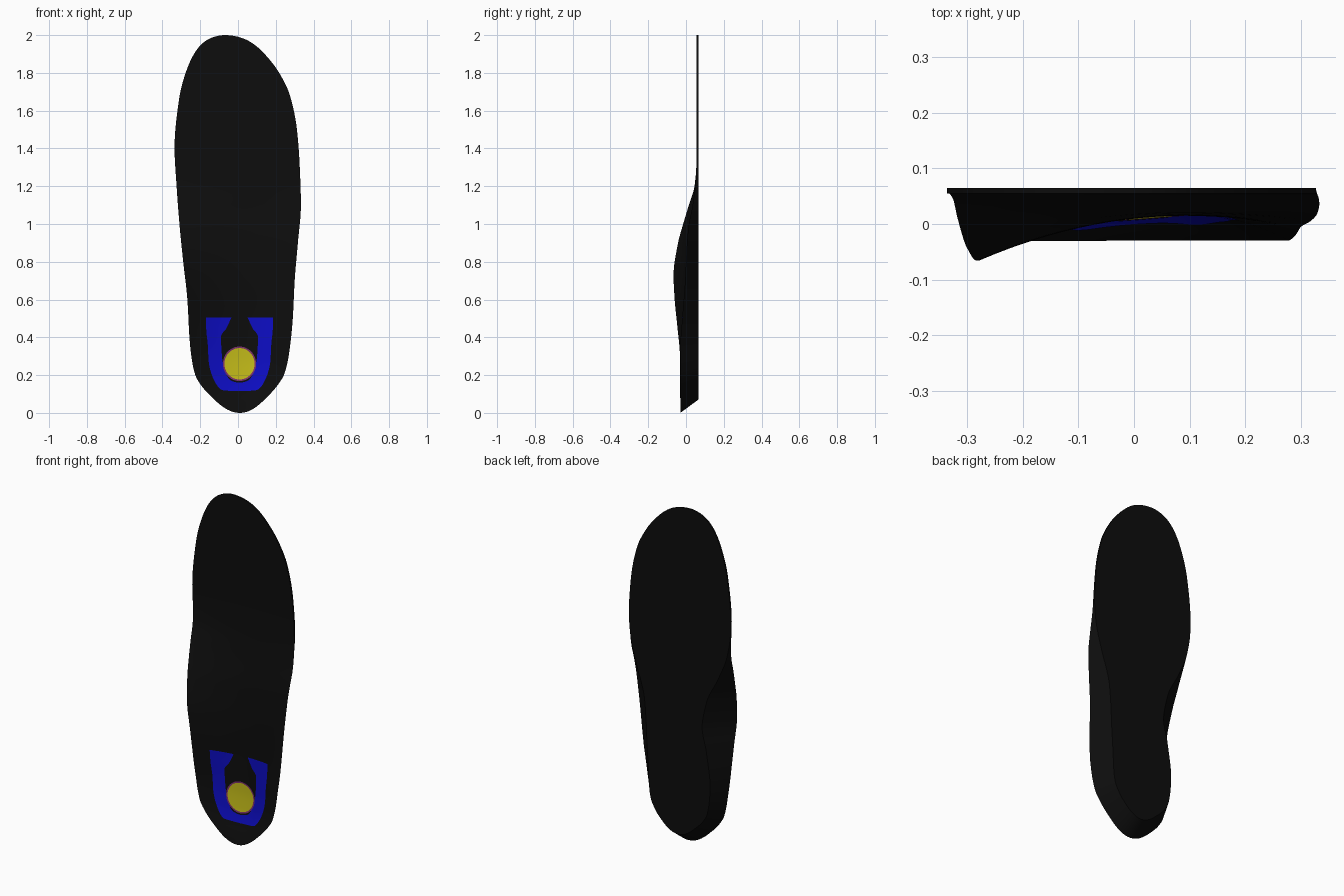
import bpy, bmesh, math

if "Cube" in bpy.data.objects:
    bpy.data.objects.remove(bpy.data.objects["Cube"])


def curve(points, key=lambda v: v):
    """Smooth interpolation without overshoot through (position, value) pairs."""
    xs = [key(p[0]) for p in points]
    ys = [p[1] for p in points]
    d = [(ys[i + 1] - ys[i]) / (xs[i + 1] - xs[i]) for i in range(len(xs) - 1)]
    m = [d[0]] + [2 * a * b / (a + b) if a * b > 0 else 0 for a, b in zip(d, d[1:])] + [d[-1]]

    def f(v):
        v = min(max(key(v), xs[0]), xs[-1])
        i = max(k for k in range(len(d)) if xs[k] <= v)
        h = xs[i + 1] - xs[i]
        s = (v - xs[i]) / h
        return (ys[i] * (1 + 2 * s) * (1 - s) ** 2 + m[i] * h * s * (1 - s) ** 2
                + ys[i + 1] * s * s * (3 - 2 * s) + m[i + 1] * h * s * s * (s - 1))
    return f


def angle(z):
    return math.acos(max(-1, min(1, 1 - z)))


# Rim outline, medial (left) and lateral (right), indexed by height
left = curve([(0, .01), (.07, -.125), (.15, -.198), (.2, -.226), (.3, -.247), (.4, -.257),
              (.6, -.268), (.8, -.29), (1, -.31), (1.2, -.325), (1.4, -.336), (1.66, -.312),
              (1.82, -.27), (1.95, -.195), (2, -.07)], angle)
right = curve([(0, .01), (.07, .14), (.15, .212), (.2, .243), (.3, .268), (.5, .29), (.7, .3),
               (.9, .317), (1.1, .333), (1.3, .327), (1.5, .312), (1.68, .275), (1.8, .218),
               (1.89, .15), (1.97, .055), (2, -.07)], angle)
# Depth of both rims and of the foot bed between them
rim_l = curve([(0, -.03), (.3, -.032), (.45, -.045), (.6, -.06), (.73, -.066), (.9, -.042),
               (1, -.015), (1.1, .015), (1.2, .045), (1.32, .055), (2, .055)])
rim_r = curve([(0, -.03), (.35, -.03), (.5, -.02), (.7, -.005), (.9, .005), (1, .015),
               (1.1, .035), (1.25, .053), (1.35, .055), (2, .055)])
bed = curve([(0, -.03), (.06, -.015), (.12, .004), (.2, .016), (.3, .021), (.5, .02), (.7, .015),
             (.9, .02), (1.1, .042), (1.25, .053), (1.35, .055), (2, .055)])
# How far the flat underside is set in from the rim
inset_l = curve([(0, 0), (.1, .035), (.2, .045), (.4, .055), (.6, .09), (.76, .135), (.9, .12),
                 (1.05, .06), (1.2, .012), (1.32, 0), (2, 0)], angle)
inset_r = curve([(0, 0), (.1, .035), (.2, .06), (.5, .085), (.8, .085), (1, .05), (1.2, .01),
                 (1.32, 0), (2, 0)], angle)


def surface(x, z):
    l, r = left(z), right(z)
    u = (x - l) / max(r - l, 1e-6)
    b = bed(z)
    wl = max(0, 1 - u / .65) ** 2
    wr = max(0, (u - .6) / .4) ** 2.2
    return b + (rim_l(z) - b) * wl + (rim_r(z) - b) * wr


def material(name, rgb):
    m = bpy.data.materials.new(name)
    m.diffuse_color = (*rgb, 1)
    m.use_nodes = True
    m.node_tree.nodes["Principled BSDF"].inputs["Base Color"].default_value = m.diffuse_color
    return m


def finish(bm, name, mat):
    me = bpy.data.meshes.new(name)
    bm.to_mesh(me)
    bm.free()
    ob = bpy.data.objects.new(name, me)
    bpy.context.collection.objects.link(ob)
    me.materials.append(mat)
    bpy.context.view_layer.objects.active = ob
    ob.select_set(True)
    bpy.ops.object.shade_smooth_by_angle(angle=math.radians(35))
    ob.select_set(False)
    return ob


def grid_faces(bm, rows):
    for a, b in zip(rows, rows[1:]):
        for i in range(len(a) - 1):
            bm.faces.new((a[i], a[i + 1], b[i + 1], b[i]))


# Insole body: foot bed, flat underside and sloping side walls
N, M = 120, 48
bm = bmesh.new()
front, back = [], []
for i in range(N + 1):
    z = 1 - math.cos(math.pi * i / N)
    l, r = left(z), right(z)
    lb, rb = l + inset_l(z), r - inset_r(z)
    zb = z + .07 * max(0, 1 - z / .6) ** 2
    fs = [j / M for j in range(M + 1)]
    front.append([bm.verts.new((l + (r - l) * s, surface(l + (r - l) * s, z), z)) for s in fs])
    back.append([bm.verts.new((lb + (rb - lb) * s, .065, zb)) for s in fs])
grid_faces(bm, front)
grid_faces(bm, back)
for j in (0, M):
    grid_faces(bm, [[row[j] for row in front], [row[j] for row in back]])
bmesh.ops.remove_doubles(bm, verts=bm.verts, dist=1e-5)
bmesh.ops.recalc_face_normals(bm, faces=bm.faces)
finish(bm, "insole_body", material("black_foam", (.004, .004, .004)))


def patch(name, rows, mat, lift):
    """Coloured patch laid on the foot bed from rows of (x, z) points."""
    bm = bmesh.new()
    grid_faces(bm, [[bm.verts.new((x, surface(x, z) - lift, z)) for x, z in row] for row in rows])
    bmesh.ops.remove_doubles(bm, verts=bm.verts, dist=1e-6)
    for f in bm.faces:
        f.normal_update()
        if f.normal.y > 0:
            f.normal_flip()
    finish(bm, name, mat)


# Blue horseshoe: half outline mirrored about the heel axis
half = [(-.17, .505, -.035, .505), (-.168, .44, -.06, .45), (-.16, .36, -.09, .40),
        (-.155, .27, -.085, .30), (-.13, .18, -.06, .20), (-.08, .12, -.035, .17)]
AX = .008
pairs = half + [(AX, .115, AX, .16)] + [(2 * AX - a, b, 2 * AX - c, d) for a, b, c, d in half[::-1]]
tracks = [curve(list(enumerate(p[k] for p in pairs))) for k in range(4)]
rows = []
for i in range(97):
    a, b, c, d = (t(i / 8) for t in tracks)
    rows.append([(a + (c - a) * s / 10, b + (d - b) * s / 10) for s in range(11)])
patch("heel_horseshoe", rows, material("blue", (.004, .004, .55)), .0015)


# Yellow heel pad with a thin purple edge
def ring(r0, r1, n):
    return [[(AX + r * math.cos(2 * math.pi * k / 48), .26 + 1.04 * r * math.sin(2 * math.pi * k / 48))
             for k in range(49)] for r in (r0 + (r1 - r0) * i / n for i in range(n + 1))]


patch("heel_pad", ring(0, .08, 8), material("yellow", (.55, .5, .01)), .0022)
patch("heel_pad_edge", ring(.08, .088, 1), material("purple", (.2, .03, .15)), .0022)
